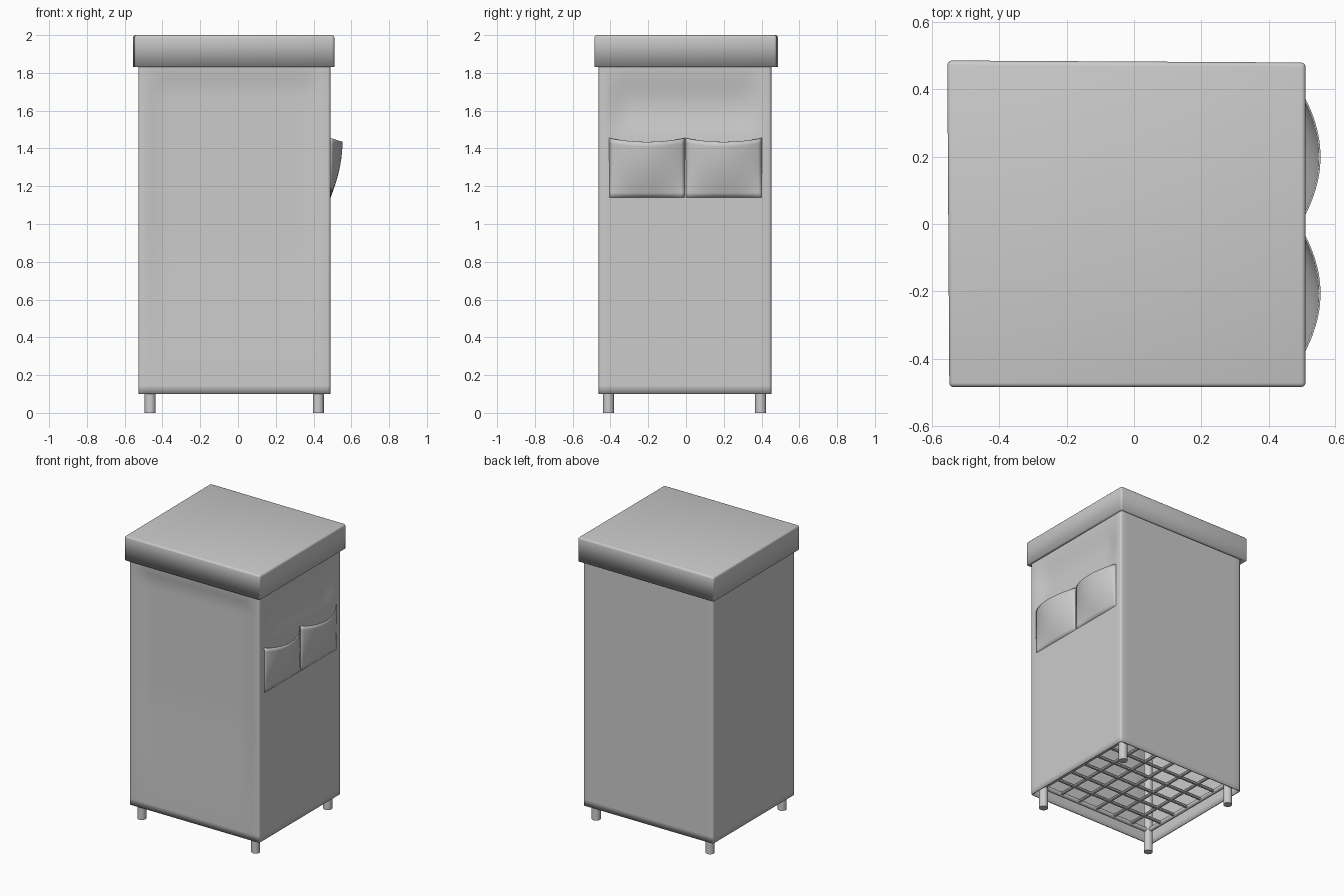
import bpy, bmesh, math
from mathutils import Vector

if "Cube" in bpy.data.objects:
    bpy.data.objects.remove(bpy.data.objects["Cube"])

X0, X1, Y0, Y1 = -0.528, 0.49, -0.462, 0.452   # fabric body footprint
LEG_X, LEG_Y = (-0.465, 0.425), (-0.41, 0.395)


def make(name, bm, angle=40):
    bmesh.ops.recalc_face_normals(bm, faces=bm.faces[:])
    me = bpy.data.meshes.new(name)
    bm.to_mesh(me)
    bm.free()
    ob = bpy.data.objects.new(name, me)
    bpy.context.collection.objects.link(ob)
    bpy.ops.object.select_all(action='DESELECT')
    ob.select_set(True)
    bpy.context.view_layer.objects.active = ob
    bpy.ops.object.shade_smooth_by_angle(angle=math.radians(angle))
    return ob


def solidify(ob, t, offset=-1):
    m = ob.modifiers.new("thickness", 'SOLIDIFY')
    m.thickness, m.offset = t, offset


def add_tube(bm, a, b, r, sides):
    a, b = Vector(a), Vector(b)
    d = b - a
    mat = d.to_track_quat('Z', 'Y').to_matrix().to_4x4()
    mat.translation = (a + b) / 2
    bmesh.ops.create_cone(bm, cap_ends=True, segments=sides, radius1=r, radius2=r,
                          depth=d.length, matrix=mat)


def smooth(t):
    t = max(0.0, min(1.0, t))
    return t * t * (3 - 2 * t)


def rounded_loop(x0, x1, y0, y1, r, n):
    """Rounded rectangle with n segments along each straight side."""
    pts = []
    corners = [(x1 - r, y0 + r, -90), (x1 - r, y1 - r, 0),
               (x0 + r, y1 - r, 90), (x0 + r, y0 + r, 180)]
    for i, (cx, cy, a0) in enumerate(corners):
        for k in range(4):
            a = math.radians(a0 + 30 * k)
            pts.append(Vector((cx + r * math.cos(a), cy + r * math.sin(a), 0)))
        nx, ny, na = corners[(i + 1) % 4]
        na = math.radians(na)
        end = Vector((nx + r * math.cos(na), ny + r * math.sin(na), 0))
        start = pts[-1].copy()
        pts += [start.lerp(end, k / n) for k in range(1, n)]
    return pts


def sag(x, y, z):
    """Soft dents in the cloth on the front and right panels."""
    if y < Y0 + 0.002:
        w = smooth((x - X0 - 0.015) / 0.13) * smooth((X1 - 0.015 - x) / 0.13)
        y += 0.018 * w * smooth((1.84 - z) / 0.14) * smooth((z - 0.1) / 0.9)
    if x > X1 - 0.002:
        w = smooth((y - Y0 - 0.01) / 0.15) * smooth((Y1 - 0.01 - y) / 0.15)
        x -= 0.025 * w * smooth((1.84 - z) / 0.2) * smooth((z - 1.42) / 0.2)
    return x, y, z


# Fabric cover, open at the bottom
bm = bmesh.new()
loop = rounded_loop(X0, X1, Y0, Y1, 0.015, 24)
rows = [0.1 + 1.8 * k / 40 for k in range(41)]
rings = [[bm.verts.new(sag(p.x, p.y, z)) for p in loop] for z in rows]
for lo, hi in zip(rings, rings[1:]):
    for i in range(len(loop)):
        j = (i + 1) % len(loop)
        bm.faces.new((lo[i], lo[j], hi[j], hi[i]))
solidify(make("fabric_body", bm, 50), 0.008)

# Lid: slightly skewed open box with softened edges
bm = bmesh.new()
bmesh.ops.create_cube(bm, size=1)
for v in bm.verts:
    right, back = v.co.x > 0, v.co.y > 0
    v.co = (0.51 if right else (-0.555 if back else -0.549),
            (0.48 if right else 0.486) if back else -0.485,
            2.0 if v.co.z > 0 else 1.83)
bmesh.ops.delete(bm, geom=[f for f in bm.faces if f.normal.z < -0.9], context='FACES')
bmesh.ops.bevel(bm, geom=[e for e in bm.edges if not e.is_boundary], offset=0.013,
                segments=3, profile=0.5, affect='EDGES')
solidify(make("lid", bm, 35), 0.022)

# Two sagging pockets, open at the top
bulge = [0, 0.55, 0.88, 1.0, 0.96, 0.85, 0.62, 0.33, 0]
for name, ya, yb in (("pocket_front", -0.405, -0.008), ("pocket_back", 0.4, 0.0)):
    bm = bmesh.new()
    n, m = 24, 12
    grid = []
    for j in range(m + 1):
        v = j / m
        row = []
        for i in range(n + 1):
            u = i / n
            side = math.sin(math.pi * u) ** 0.8
            top = 1.455 - 0.02 * side
            out = 0.064 * side * (0.85 * v + 0.15 * math.sin(math.pi * v / 2))
            out += 0.012 * math.sin(math.pi * v) * side
            row.append(bm.verts.new((0.488 + out, ya + (yb - ya) * u, 1.14 + (top - 1.14) * v)))
        grid.append(row)
    for a, b in zip(grid, grid[1:]):
        for i in range(n):
            bm.faces.new((a[i], a[i + 1], b[i + 1], b[i]))
    solidify(make(name, bm, 60), 0.005, 0)

# Legs run up the inside corners of the cover
for sx, x in zip(("left", "right"), LEG_X):
    for sy, y in zip(("front", "back"), LEG_Y):
        bm = bmesh.new()
        add_tube(bm, (x, y, 0), (x, y, 1.9), 0.029, 20)
        make(f"leg_{sy}_{sx}", bm)

# Horizontal rails joining the legs at the bottom and top
for level, z in (("bottom", 0.16), ("top", 1.88)):
    bm = bmesh.new()
    for y in LEG_Y:
        add_tube(bm, (LEG_X[0], y, z), (LEG_X[1], y, z), 0.016, 12)
    for x in LEG_X:
        add_tube(bm, (x, LEG_Y[0], z), (x, LEG_Y[1], z), 0.016, 12)
    make(f"{level}_rails", bm)

# Wire grid forming the floor
bm = bmesh.new()
for k in range(1, 6):
    t = k / 6
    x = LEG_X[0] + (LEG_X[1] - LEG_X[0]) * t
    y = LEG_Y[0] + (LEG_Y[1] - LEG_Y[0]) * t
    add_tube(bm, (x, LEG_Y[0], 0.16), (x, LEG_Y[1], 0.16), 0.011, 8)
    add_tube(bm, (LEG_X[0], y, 0.16), (LEG_X[1], y, 0.16), 0.011, 8)
make("floor_grid", bm)
